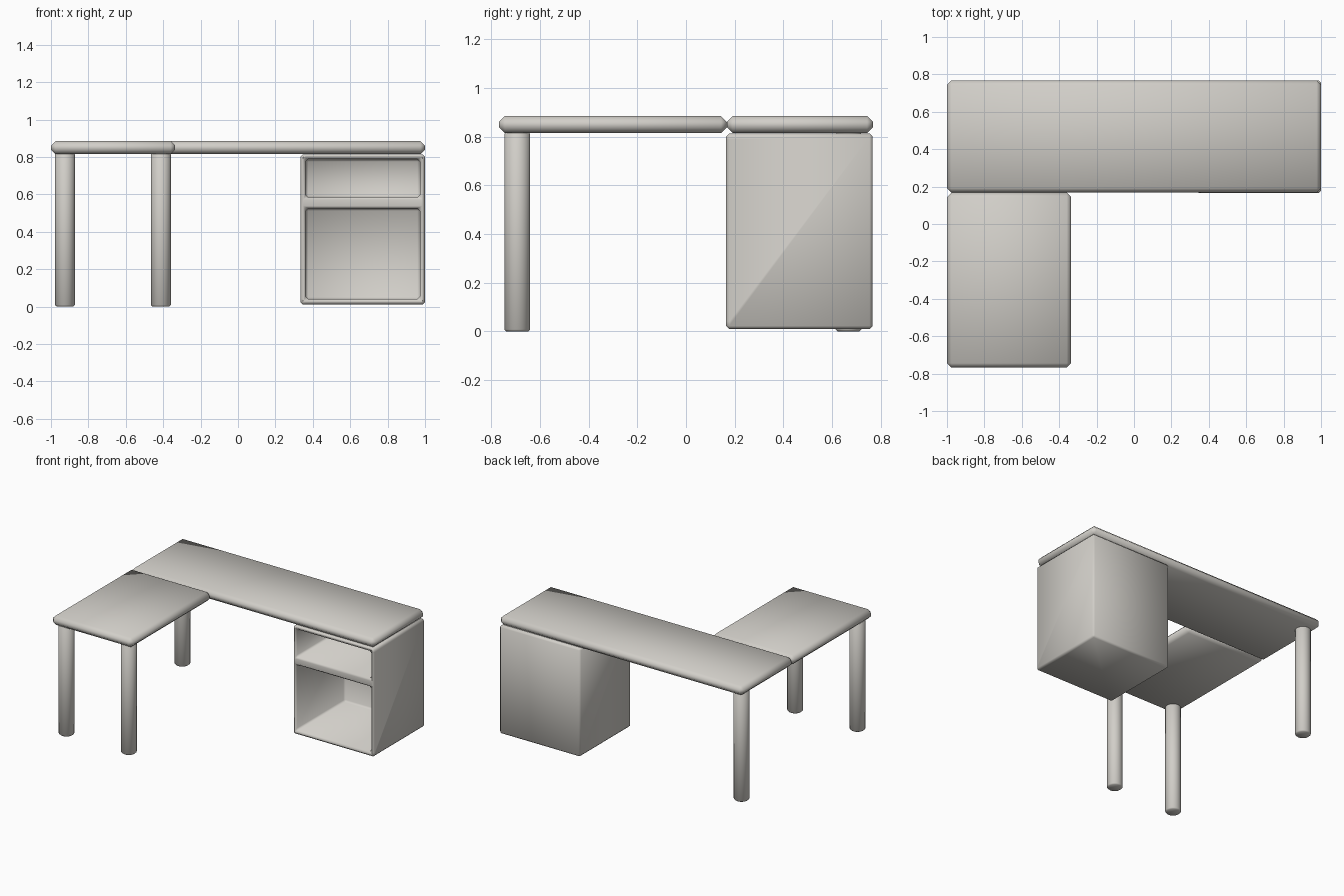
import bpy, bmesh

if "Cube" in bpy.data.objects:
    bpy.data.objects.remove(bpy.data.objects["Cube"])

mat = bpy.data.materials.new("warm light grey")
mat.diffuse_color = (0.64, 0.62, 0.58, 1)
mat.use_nodes = True
mat.node_tree.nodes["Principled BSDF"].inputs["Base Color"].default_value = mat.diffuse_color


def finish(name, bm, bevel):
    """Turn a bmesh into a smooth-shaded object with chamfered edges."""
    bmesh.ops.recalc_face_normals(bm, faces=bm.faces)
    me = bpy.data.meshes.new(name)
    bm.to_mesh(me)
    bm.free()
    me.materials.append(mat)
    me.shade_smooth()
    ob = bpy.data.objects.new(name, me)
    bpy.context.collection.objects.link(ob)
    mod = ob.modifiers.new("chamfer", 'BEVEL')
    mod.width = bevel
    mod.segments = 1
    mod.limit_method = 'ANGLE'
    mod.angle_limit = 0.7
    return ob


def slab(name, x0, x1, y0, y1, z0, z1, bevel):
    bm = bmesh.new()
    bmesh.ops.create_cube(bm, size=1)
    bmesh.ops.scale(bm, vec=(x1 - x0, y1 - y0, z1 - z0), verts=bm.verts)
    bmesh.ops.translate(bm, vec=((x0 + x1) / 2, (y0 + y1) / 2, (z0 + z1) / 2), verts=bm.verts)
    return finish(name, bm, bevel)


def leg(name, x, y, h=0.82, r=0.053):
    bm = bmesh.new()
    bmesh.ops.create_cone(bm, cap_ends=True, segments=32, radius1=r, radius2=r, depth=h)
    bmesh.ops.translate(bm, vec=(x, y, h / 2), verts=bm.verts)
    return finish(name, bm, 0.008)


# Desk tops
slab("main_top", -1, 1, 0.168, 0.768, 0.815, 0.885, 0.024)
slab("return_top", -1, -0.336, -0.768, 0.168, 0.815, 0.885, 0.024)

# Legs
leg("front_left_leg", -0.925, -0.693)
leg("front_right_leg", -0.412, -0.693)
leg("back_left_leg", -0.925, 0.668)

# Cabinet: front grid, extruded back into a box, two compartments pushed in
xs = [0.334, 0.362, 0.972, 1.0]
zs = [0.01, 0.041, 0.525, 0.585, 0.788, 0.814]
front_y, back_y, inner_y = 0.165, 0.767, 0.735
bm = bmesh.new()
grid = [[bm.verts.new((x, front_y, z)) for x in xs] for z in zs]
holes, faces = [], []
for j in range(5):
    for i in range(3):
        f = bm.faces.new((grid[j][i], grid[j][i + 1], grid[j + 1][i + 1], grid[j + 1][i]))
        faces.append(f)
        if i == 1 and j in (1, 3):
            holes.append(f)
# Back and outer sides
n = len(xs)
back = [[bm.verts.new((x, back_y, z)) for x in (xs[0], xs[-1])] for z in (zs[0], zs[-1])]
bm.faces.new((back[0][1], back[0][0], back[1][0], back[1][1]))
bm.faces.new(grid[0][::-1] + back[0])
bm.faces.new(grid[-1] + back[1][::-1])
bm.faces.new([row[0] for row in grid] + [back[1][0], back[0][0]])
bm.faces.new([row[-1] for row in grid][::-1] + [back[0][1], back[1][1]])
# Compartments
for f in bmesh.ops.extrude_discrete_faces(bm, faces=holes)["faces"]:
    bmesh.ops.translate(bm, vec=(0, inner_y - front_y, 0), verts=f.verts)
finish("cabinet", bm, 0.014)
